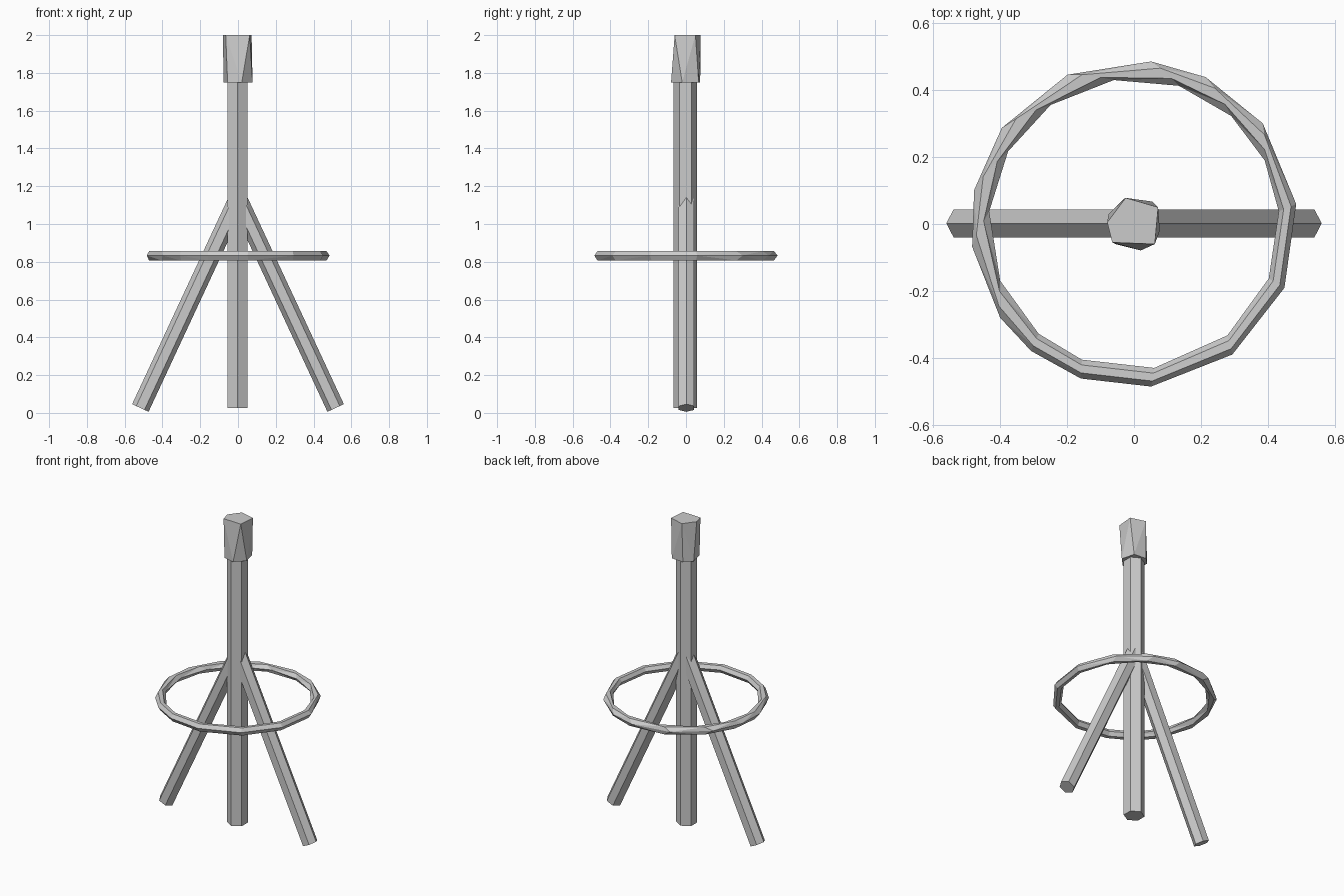
import bpy, bmesh
from math import cos, sin, radians, pi
from mathutils import Vector

if "Cube" in bpy.data.objects:
    bpy.data.objects.remove(bpy.data.objects["Cube"])


def add_object(name, bm):
    bmesh.ops.recalc_face_normals(bm, faces=bm.faces)
    mesh = bpy.data.meshes.new(name)
    bm.to_mesh(mesh)
    bm.free()
    obj = bpy.data.objects.new(name, mesh)
    bpy.context.collection.objects.link(obj)
    return obj


def hex_bar(name, start, end, radius, side, turn=0.0):
    """Six-sided bar between two points; 'side' sets where corner 0 points."""
    start, end = Vector(start), Vector(end)
    axis = (end - start).normalized()
    u = Vector(side)
    u = (u - axis * u.dot(axis)).normalized()
    v = axis.cross(u)
    bm = bmesh.new()
    loops = []
    for p in (start, end):
        loops.append([bm.verts.new(p + radius * (u * cos(turn + i * pi / 3) + v * sin(turn + i * pi / 3)))
                      for i in range(6)])
    a, b = loops
    for i in range(6):
        j = (i + 1) % 6
        bm.faces.new((a[i], a[j], b[j], b[i]))
    bm.faces.new(a[::-1])
    bm.faces.new(b)
    return add_object(name, bm)


# Central post
hex_bar("central_post", (-0.003, -0.003, 0.025), (-0.003, -0.003, 1.78), 0.062, (0, -1, 0))

# Splayed legs, one on each side
for sx, label in ((-1, "left"), (1, "right")):
    hex_bar(label + "_leg", (sx * 0.517, 0.002, 0.026), (sx * 0.005, 0.002, 1.125), 0.048, (sx, 0, 0))

# Faceted head: hull of two offset polygons
top = [(-0.08, 0.005), (-0.025, 0.078), (0.072, 0.05), (0.062, -0.06), (-0.065, -0.055)]
bottom = [(0.077, -0.02), (0.02, -0.079), (-0.055, -0.06), (-0.076, 0.03), (-0.03, 0.075), (0.055, 0.067)]
bm = bmesh.new()
for x, y in top:
    bm.verts.new((x, y, 2.0))
for x, y in bottom:
    bm.verts.new((x, y, 1.75))
bmesh.ops.convex_hull(bm, input=bm.verts)
bmesh.ops.dissolve_limit(bm, angle_limit=radians(1), verts=bm.verts, edges=bm.edges)
add_object("post_head", bm)

# Uneven hoop: section corners as (radius, height, blend from outer to inner angle)
outer = [7, 38, 64, 84, 114, 144, 168, 188, 215, 231, 251, 276, 307, 337]
inner = [5, 26, 48, 72, 98, 125, 150, 175, 203, 229, 249, 278, 310, 338]
section = [(0.488, 0.833, 0), (0.472, 0.856, 0.3), (0.449, 0.855, 0.7),
           (0.434, 0.833, 1), (0.449, 0.809, 0.7), (0.472, 0.807, 0.3)]
bm = bmesh.new()
rings = []
for ao, ai in zip(outer, inner):
    ring = []
    for r, z, t in section:
        a = radians(ao + (ai - ao) * t)
        ring.append(bm.verts.new((r * cos(a), r * sin(a), z)))
    rings.append(ring)
for k, ring in enumerate(rings):
    nxt = rings[(k + 1) % len(rings)]
    for i in range(6):
        j = (i + 1) % 6
        bm.faces.new((ring[i], nxt[i], nxt[j], ring[j]))
bmesh.ops.triangulate(bm, faces=bm.faces)
add_object("hoop", bm)
